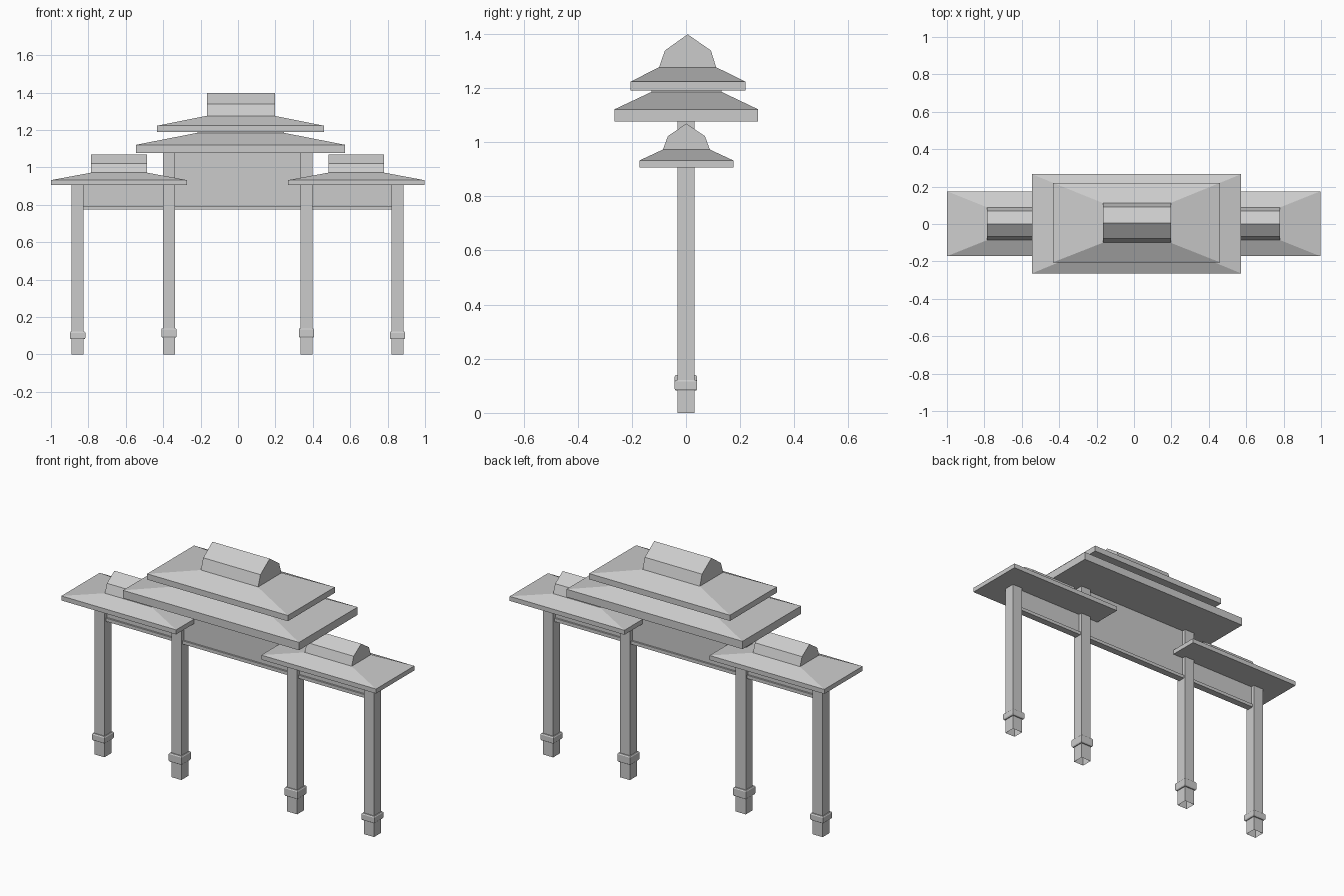
import bpy, bmesh

if "Cube" in bpy.data.objects:
    bpy.data.objects.remove(bpy.data.objects["Cube"])


def finish(name, bm):
    bmesh.ops.recalc_face_normals(bm, faces=bm.faces)
    me = bpy.data.meshes.new(name)
    bm.to_mesh(me)
    bm.free()
    ob = bpy.data.objects.new(name, me)
    bpy.context.collection.objects.link(ob)
    return ob


def rect(bm, b, z):
    x0, x1, y0, y1 = b
    return [bm.verts.new((x, y, z)) for x, y in ((x0, y0), (x1, y0), (x1, y1), (x0, y1))]


def stack(name, levels, open_bottom=False):
    """Loft through rectangles given as ((x0, x1, y0, y1), z)."""
    bm = bmesh.new()
    rings = [rect(bm, b, z) for b, z in levels]
    for a, b in zip(rings, rings[1:]):
        for i in range(4):
            j = (i + 1) % 4
            bm.faces.new((a[i], a[j], b[j], b[i]))
    bm.faces.new(rings[-1])
    if not open_bottom:
        bm.faces.new(rings[0][::-1])
    return finish(name, bm)


def roof(name, eave, top, z0, z1, z2):
    """Hipped roof: vertical eave band, then slope."""
    return stack(name, [(eave, z0), (eave, z1), (top, z2)])


def ridge_cap(name, x0, x1, profile):
    """Gabled cap: (y, z) profile extruded along x."""
    bm = bmesh.new()
    ends = [[bm.verts.new((x, y, z)) for y, z in profile] for x in (x0, x1)]
    n = len(profile)
    for i in range(n):
        j = (i + 1) % n
        bm.faces.new((ends[0][i], ends[0][j], ends[1][j], ends[1][i]))
    bm.faces.new(ends[0][::-1])
    bm.faces.new(ends[1])
    return finish(name, bm)


# Posts with collars
posts = [("outer_left", -0.857, 0.906, 0.082, 0.122), ("inner_left", -0.369, 1.076, 0.09, 0.14),
         ("inner_right", 0.366, 1.076, 0.09, 0.14), ("outer_right", 0.853, 0.906, 0.082, 0.122)]
for side, x, top, c0, c1 in posts:
    b = (x - 0.032, x + 0.032, -0.032, 0.031)
    stack(side + "_post", [(b, 0), (b, top)], open_bottom=True)
    c = (x - 0.041, x + 0.041, -0.042, 0.041)
    s = (x - 0.037, x + 0.037, -0.038, 0.037)
    stack(side + "_collar", [(s, c0), (c, c0 + 0.006), (c, c1 - 0.006), (s, c1)])

# Bottom beam and wall panels between posts
b = (-0.83, 0.826, -0.02, 0.02)
stack("bottom_beam", [(b, 0.775), (b, 0.794)])
for name, x0, x1, top in (("left_panel", -0.83, -0.395, 0.906),
                          ("centre_panel", -0.342, 0.34, 1.076),
                          ("right_panel", 0.39, 0.826, 0.906)):
    b = (x0, x1, -0.01, 0.01)
    stack(name, [(b, 0.79), (b, top)])

# Side roofs with ridge caps
for side, dx in (("left", -0.636), ("right", 0.632)):
    roof(side + "_roof", (dx - 0.364, dx + 0.364, -0.172, 0.175),
         (dx - 0.149, dx + 0.149, -0.086, 0.089), 0.906, 0.932, 0.972)
    ridge_cap(side + "_ridge_cap", dx - 0.149, dx + 0.149,
              [(-0.086, 0.97), (0.089, 0.97), (0.07, 1.022), (0.001, 1.068), (-0.067, 1.022)])

# Central double roof
roof("lower_roof", (-0.545, 0.572, -0.264, 0.266), (-0.217, 0.245, -0.128, 0.132),
     1.076, 1.121, 1.185)
b = (-0.217, 0.245, -0.128, 0.132)
stack("roof_neck", [(b, 1.18), (b, 1.195)])
roof("upper_roof", (-0.433, 0.46, -0.205, 0.22), (-0.166, 0.195, -0.1, 0.112),
     1.19, 1.223, 1.276)
ridge_cap("upper_ridge_cap", -0.166, 0.197,
          [(-0.1, 1.274), (0.112, 1.274), (0.092, 1.338), (0.006, 1.398), (-0.078, 1.338)])
